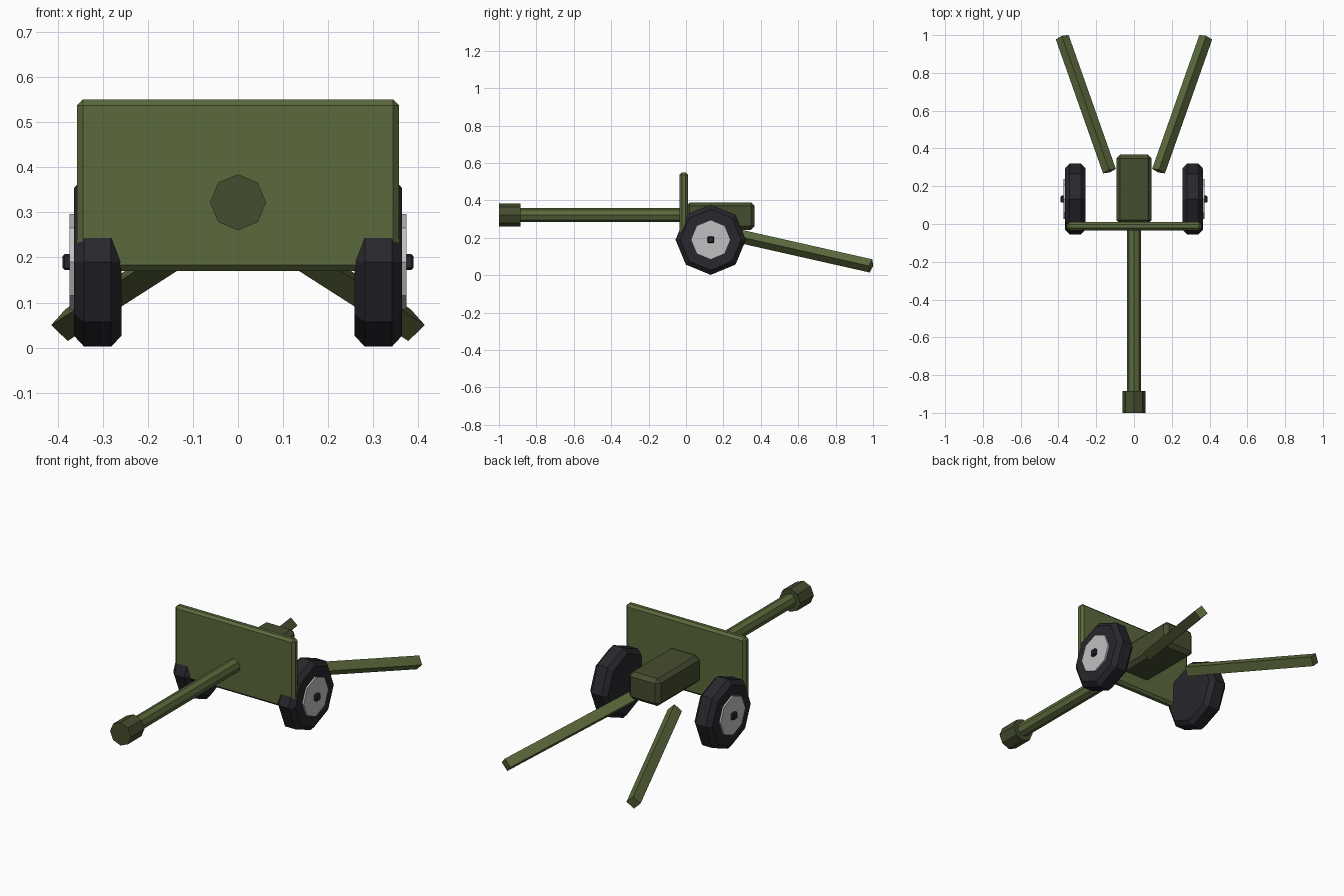
import bpy
import bmesh
from mathutils import Matrix, Vector

cube = bpy.data.objects.get("Cube")
if cube:
    bpy.data.objects.remove(cube, do_unlink=True)


def material(name, rgb):
    mat = bpy.data.materials.new(name)
    mat.use_nodes = True
    mat.diffuse_color = (*rgb, 1)
    bsdf = next(n for n in mat.node_tree.nodes if n.type == 'BSDF_PRINCIPLED')
    bsdf.inputs["Base Color"].default_value = (*rgb, 1)
    bsdf.inputs["Roughness"].default_value = 0.8
    return mat


olive = material("olive green", (0.105, 0.14, 0.045))
dark_olive = material("dark olive", (0.06, 0.074, 0.029))
rubber = material("black rubber", (0.02, 0.02, 0.026))
steel = material("light steel", (0.52, 0.53, 0.54))


def finish(name, bm, mat, bevel):
    mesh = bpy.data.meshes.new(name)
    bm.to_mesh(mesh)
    bm.free()
    mesh.materials.append(mat)
    obj = bpy.data.objects.new(name, mesh)
    bpy.context.collection.objects.link(obj)
    if bevel:
        mod = obj.modifiers.new("chamfer", 'BEVEL')
        mod.width = bevel
        mod.segments = 1
        mod.limit_method = 'ANGLE'
        mod.angle_limit = 1.0  # leaves the side edges of the octagons alone
    return obj


def box(name, low, high, mat, bevel=0):
    low, high = Vector(low), Vector(high)
    bm = bmesh.new()
    bmesh.ops.create_cube(bm, size=1)
    bmesh.ops.scale(bm, vec=high - low, verts=bm.verts)
    bmesh.ops.translate(bm, vec=(low + high) / 2, verts=bm.verts)
    return finish(name, bm, mat, bevel)


def rod(name, start, end, radius, sides, mat, bevel=0):
    """Prism from start to end, with one corner pointing up."""
    start, end = Vector(start), Vector(end)
    axis = (end - start).normalized()
    side = Vector((0, 0, 1)).cross(axis).normalized()
    up = axis.cross(side)
    turn = Matrix((side, up, axis)).transposed().to_4x4()
    bm = bmesh.new()
    bmesh.ops.create_cone(bm, cap_ends=True, segments=sides, radius1=radius,
                          radius2=radius, depth=(end - start).length,
                          matrix=Matrix.Translation((start + end) / 2) @ turn)
    return finish(name, bm, mat, bevel)


# Gun
BORE = 0.322
box("shield", (-0.357, -0.034, 0.17), (0.357, 0.01, 0.55), olive, 0.013)
box("breech", (-0.093, 0, 0.243), (0.093, 0.367, 0.39), dark_olive, 0.02)
rod("barrel", (0, -0.9, BORE), (0, 0.05, BORE), 0.037, 8, olive)
rod("muzzle_brake", (0, -1, BORE), (0, -0.885, BORE), 0.062, 8, dark_olive)

# Wheels and trail legs on both sides
WY, WZ = 0.132, 0.19
for side, s in (("left", 1), ("right", -1)):
    rod(side + "_tire", (s * 0.258, WY, WZ), (s * 0.364, WY, WZ), 0.188, 8, rubber, 0.023)
    rod(side + "_hub", (s * 0.34, WY, WZ), (s * 0.373, WY, WZ), 0.106, 8, steel)
    x_low, x_high = sorted((s * 0.35, s * 0.389))
    box(side + "_axle_cap", (x_low, WY - 0.018, WZ - 0.018),
        (x_high, WY + 0.018, WZ + 0.018), rubber, 0.005)
    rod(side + "_trail_leg", (s * 0.13, 0.28, 0.21), (s * 0.38, 0.989, 0.05), 0.036, 4, olive)
